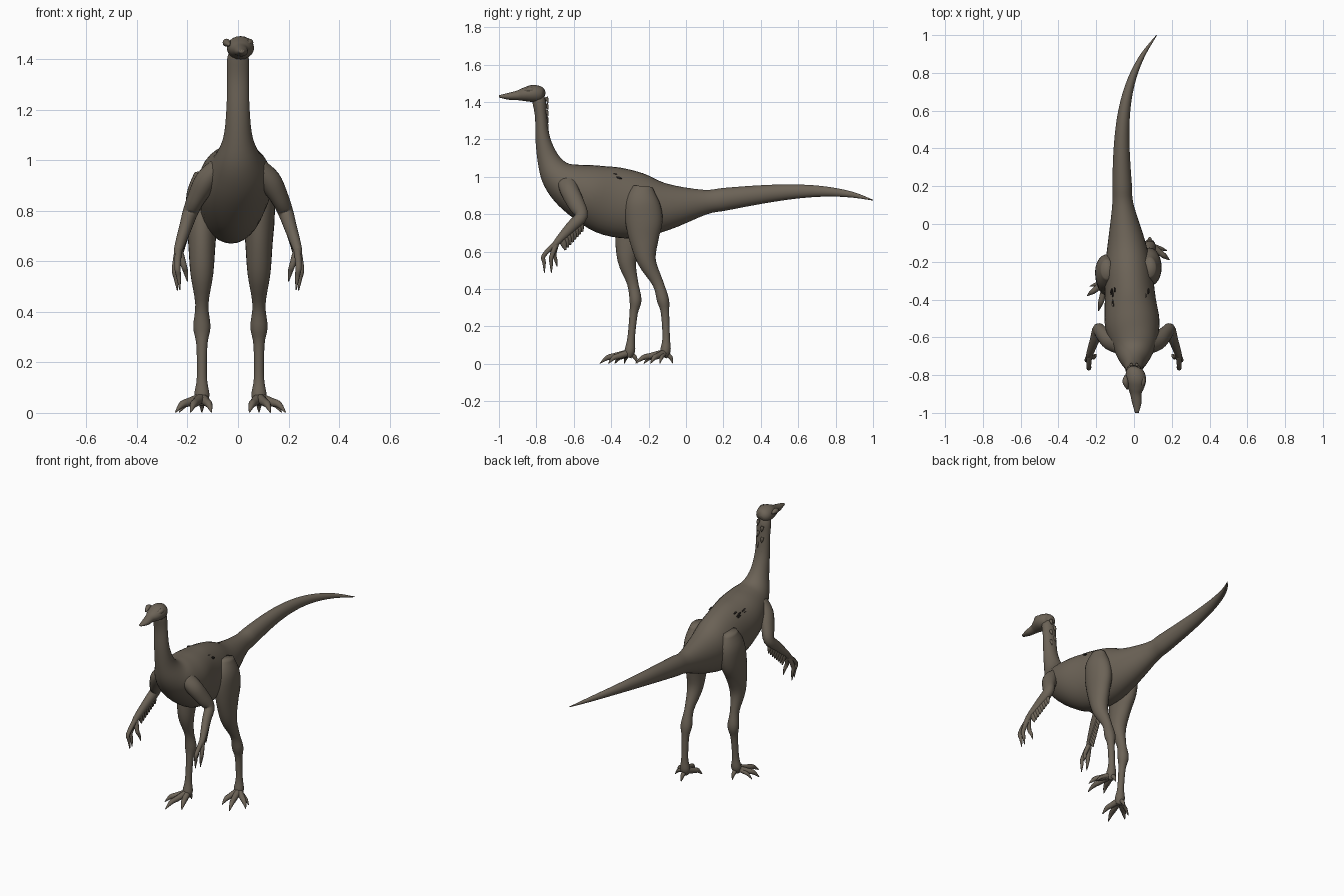
import bpy, math, random
from mathutils import Vector

if "Cube" in bpy.data.objects:
    bpy.data.objects.remove(bpy.data.objects["Cube"])


def make_material(name, colour):
    mat = bpy.data.materials.new(name)
    mat.diffuse_color = (*colour, 1)
    mat.use_nodes = True
    shader = mat.node_tree.nodes["Principled BSDF"]
    shader.inputs["Base Color"].default_value = (*colour, 1)
    return mat


SKIN = make_material("brown_grey_skin", (.15, .125, .095))
DARK = make_material("dark_plumage", (.025, .02, .017))


def catmull(before, start, end, after, t):
    """Smooth blend from start to end, applied to every value of a row."""
    return [q + t / 2 * (r - p + t * (2 * p - 5 * q + 4 * r - s + t * (3 * (q - r) + s - p)))
            for p, q, r, s in zip(before, start, end, after)]


def loft(name, rows, material=SKIN, sides=20, steps=4):
    """Smooth tube through rows of x, y, z, half width and optional half depth."""
    padded = [rows[0], *rows, rows[-1]]
    path = [catmull(*padded[i:i + 4], k / steps)
            for i in range(len(rows) - 1) for k in range(steps)]
    path.append(rows[-1])
    centres = [Vector(row[:3]) for row in path]
    last = len(path) - 1
    verts, faces = [], []
    for i, (centre, row) in enumerate(zip(centres, path)):
        along = (centres[min(i + 1, last)] - centres[max(i - 1, 0)]).normalized()
        across = Vector((1, 0, 0))
        across = (across - along * across.dot(along)).normalized()
        up = along.cross(across)
        for s in range(sides):
            angle = math.tau * s / sides
            verts.append(centre + across * math.cos(angle) * row[3]
                         + up * math.sin(angle) * row[-1])
    for i in range(last):
        ring, following = i * sides, (i + 1) * sides
        for s in range(sides):
            n = (s + 1) % sides
            faces.append((ring + s, ring + n, following + n, following + s))
    faces.append(tuple(reversed(range(sides))))
    faces.append(tuple(range(last * sides, len(verts))))
    mesh = bpy.data.meshes.new(name)
    mesh.from_pydata(verts, [], faces)
    mesh.materials.append(material)
    mesh.shade_smooth()
    bpy.context.collection.objects.link(bpy.data.objects.new(name, mesh))


def digit(name, base, knuckle, tip, radius):
    """A toe or finger that tapers into a claw."""
    base, knuckle, tip = Vector(base), Vector(knuckle), Vector(tip)
    claw_root = (knuckle + tip) / 2 + Vector((0, 0, radius / 2))
    loft(name, [(*base, radius), (*knuckle, radius * .8),
                (*claw_root, radius * .65), (*tip, .002)], sides=10)


def tail_row(t):
    """Tail section at t from root to tip, curling to one side near the end."""
    thickness = .07 * (1 - t) ** .75 + .002
    return (.215 * t ** 4 - .04 * t - .055, t, .85 + .145 * t - .12 * t ** 4,
            thickness * .85, thickness)


# Tail, trunk and neck in one tube
tail = [tail_row(1 - i / 10) for i in range(10)]
trunk = [(-.04, -.1, .84, .1, .125), (-.03, -.25, .845, .125, .175),
         (-.02, -.4, .87, .135, .185), (-.01, -.52, .91, .145, .16),
         (0, -.62, .955, .125, .125), (0, -.69, 1.01, .09, .09)]
neck = [(0, -.735, 1.09, .058, .06), (0, -.765, 1.2, .046, .04),
        (0, -.775, 1.32, .043, .032), (0, -.785, 1.4, .043, .036),
        (0, -.8, 1.44, .03, .03)]
loft("tail_trunk_and_neck", tail + trunk + neck, sides=32)

# Head with beak
loft("head", [(0, -.755, 1.435, .015, .015), (0, -.775, 1.44, .043, .04),
              (.01, -.82, 1.445, .054, .046), (.01, -.865, 1.44, .044, .036),
              (.01, -.9, 1.435, .03, .026), (.015, -.95, 1.43, .024, .018),
              (.015, -1, 1.43, .01, .006)])

for side, label in ((1, "left"), (-1, "right")):
    def mirrored(x, y, z, *size):
        return (side * x, y, z, *size)

    # Brow over the eye
    loft(label + "_brow", [mirrored(.045, -.8, 1.46, .004),
                           mirrored(.045, -.835, 1.465, .016),
                           mirrored(.035, -.875, 1.455, .004)], sides=12)

    # Arm, bent at the elbow
    elbow, wrist = Vector((.19, -.56, .79)), Vector((.235, -.69, .65))
    loft(label + "_arm", [mirrored(*row) for row in (
        (.08, -.64, .98, .03, .05), (.125, -.62, .92, .045, .05),
        (.165, -.585, .85, .036, .045), (*elbow, .03, .034),
        (*elbow.lerp(wrist, .4), .025, .03), (*wrist, .018, .018),
        (.24, -.715, .61, .01, .01))])

    # Forearm fringe of flat feathers
    for i in range(8):
        root = elbow.lerp(wrist, .1 + i / 10)
        hang = Vector((0, .02, -.07))
        loft(f"{label}_forearm_feather_{i}", [
            mirrored(*root, .014, .018),
            mirrored(*root + hang / 2, .012, .018),
            mirrored(*root + hang, .002, .005)], sides=8)

    # Clawed fingers
    for name, knuckle, tip in (("front", (.24, -.76, .58), (.23, -.757, .487)),
                               ("outer", (.25, -.72, .57), (.24, -.72, .485)),
                               ("inner", (.215, -.705, .585), (.2, -.69, .52))):
        digit(f"{label}_{name}_finger", mirrored(*wrist), mirrored(*knuckle),
              mirrored(*tip), .015)

# Legs share one outline of height, half width and half depth; the stride differs
OUTLINE = ((.95, .03, .05), (.87, .06, .09), (.77, .062, .1), (.67, .054, .08),
           (.55, .045, .05), (.43, .026, .03), (.34, .034, .032), (.27, .022, .022),
           (.14, .02, .02), (.07, .03, .028), (.035, .018, .018))
LEGS = (("left", 1, .083, (-.23, -.235, -.225, -.225, -.21, -.15, -.123, -.112,
                           -.106, -.11, -.12)),
        ("right", -1, -.143, (-.24, -.25, -.27, -.3, -.315, -.285, -.27, -.28,
                              -.293, -.3, -.31)))
# Each toe reaches outward and back from the foot, with its own thickness
TOES = {"outer_toe": (.105, -.08, .021), "middle_toe": (.045, -.16, .021),
        "inner_toe": (-.038, -.115, .021), "hind_toe": (0, .04, .016),
        "side_claw": (.09, -.03, .014)}
for label, side, x, stride in LEGS:
    loft(label + "_leg", [(x, y, *section) for y, section in zip(stride, OUTLINE)], sides=24)
    foot = Vector((x, stride[-2], .06))
    for name, (out, back, radius) in TOES.items():
        reach = Vector((side * out, back, 0))
        tip = foot + reach
        tip.z = .002
        digit(f"{label}_{name}", foot, foot + reach / 2 - Vector((0, 0, .018)), tip, radius)

# Sparse quills on both sides of the back
random.seed(4)
for i in range(18):
    spread = random.uniform(.55, .75) * (-1) ** i
    root = Vector((.135 * spread - .022, random.uniform(-.44, -.34),
                   .868 + .185 * math.sqrt(1 - spread ** 2)))
    lean = Vector((0, .012, -.002))
    loft(f"back_quill_{i}", [(*root - lean, .004), (*root, .005), (*root + lean, .002)],
         DARK, sides=6)

# Small tufts down the nape
for i in range(7):
    root = Vector((.014 * (-1) ** i, -.742, 1.2 + .035 * i))
    lean = Vector((0, .006, -.016))
    loft(f"nape_tuft_{i}", [(*root - lean, .01), (*root, .008), (*root + lean, .002)], sides=8)
